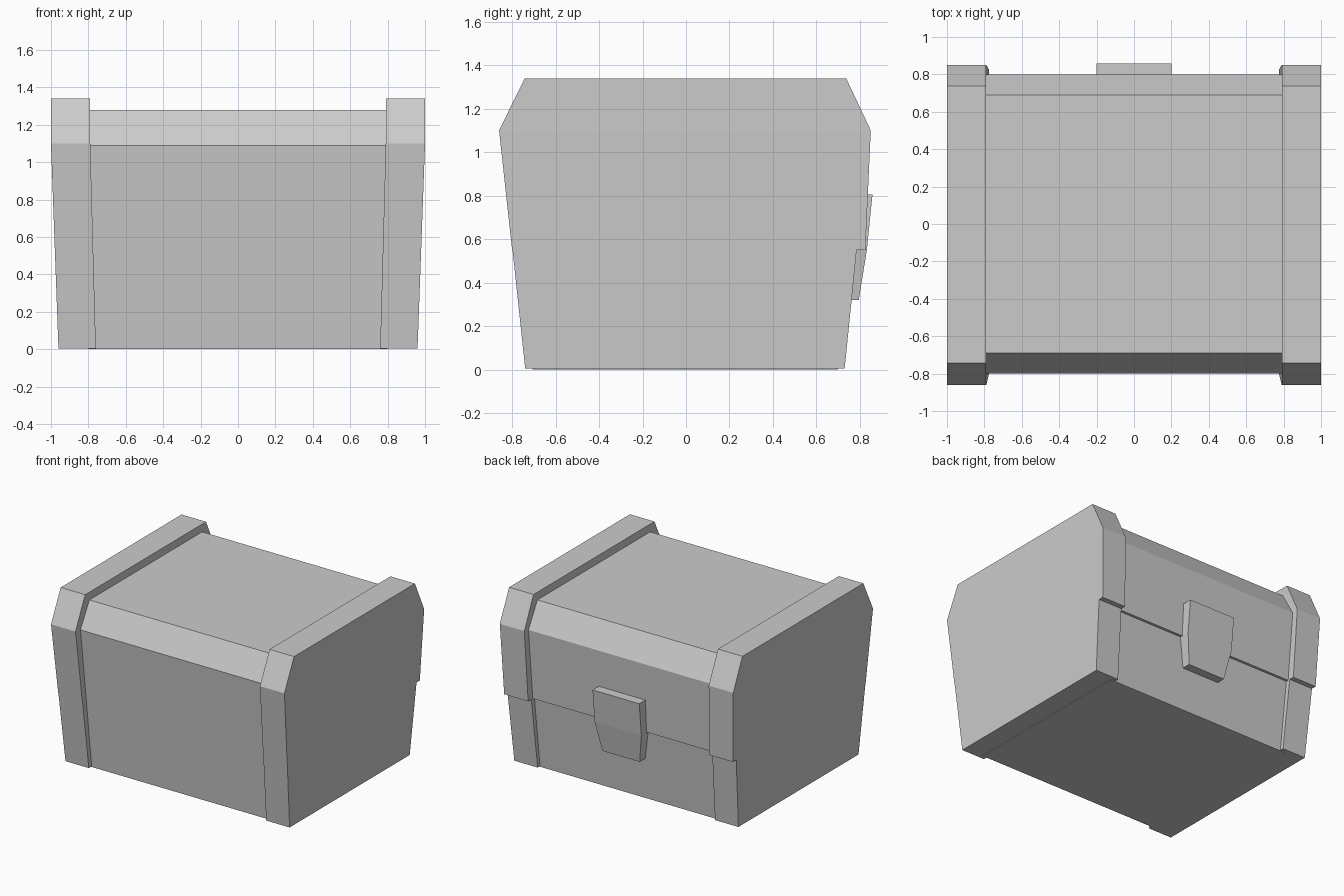
import bpy
import bmesh

cube = bpy.data.objects.get("Cube")
if cube:
    bpy.data.objects.remove(cube, do_unlink=True)

grey = bpy.data.materials.new("plain_grey")
grey.use_nodes = True
colour = (0.6, 0.6, 0.6, 1)
grey.diffuse_color = colour
grey.node_tree.nodes["Principled BSDF"].inputs["Base Color"].default_value = colour


def stack(name, sections, flip=1):
    """Loft rectangular sections (z, x0, x1, y0, y1) from bottom to top."""
    bm = bmesh.new()
    rings = []
    for z, x0, x1, y0, y1 in sections:
        corners = ((x0, y0), (x1, y0), (x1, y1), (x0, y1))
        rings.append([bm.verts.new((flip * x, y, z)) for x, y in corners])
    for low, high in zip(rings, rings[1:]):
        for i in range(4):
            j = (i + 1) % 4
            bm.faces.new((low[i], low[j], high[j], high[i]))
    bm.faces.new(rings[0][::-1])
    bm.faces.new(rings[-1])
    bmesh.ops.recalc_face_normals(bm, faces=bm.faces[:])
    mesh = bpy.data.meshes.new(name)
    bm.to_mesh(mesh)
    bm.free()
    mesh.materials.append(grey)
    obj = bpy.data.objects.new(name, mesh)
    bpy.context.collection.objects.link(obj)
    return obj


SEAM = 0.55

# Main box and its bevelled lid, overhanging slightly at the back
stack("box_body", [(0, -0.8, 0.8, -0.705, 0.7),
                   (SEAM, -0.82, 0.82, -0.752, 0.748)])
stack("lid_body", [(SEAM, -0.82, 0.82, -0.752, 0.768),
                   (1.09, -0.82, 0.82, -0.8, 0.8),
                   (1.28, -0.82, 0.82, -0.69, 0.69)])

# Thick end bands on both sides, split at the lid seam
for side, flip in (("left", 1), ("right", -1)):
    stack(side + "_box_band", [(0.005, 0.76, 0.96, -0.74, 0.73),
                               (SEAM, 0.775, 0.98, -0.798, 0.785)], flip)
    stack(side + "_lid_band", [(SEAM, 0.775, 0.98, -0.8, 0.825),
                               (1.1, 0.79, 1.0, -0.86, 0.85),
                               (1.34, 0.79, 1.0, -0.742, 0.737)], flip)

# Latch plate on the back, narrowing below the seam
stack("latch", [(0.32, -0.16, 0.16, 0.7, 0.795),
                (SEAM, -0.2, 0.2, 0.72, 0.832),
                (0.805, -0.2, 0.2, 0.75, 0.858)])
